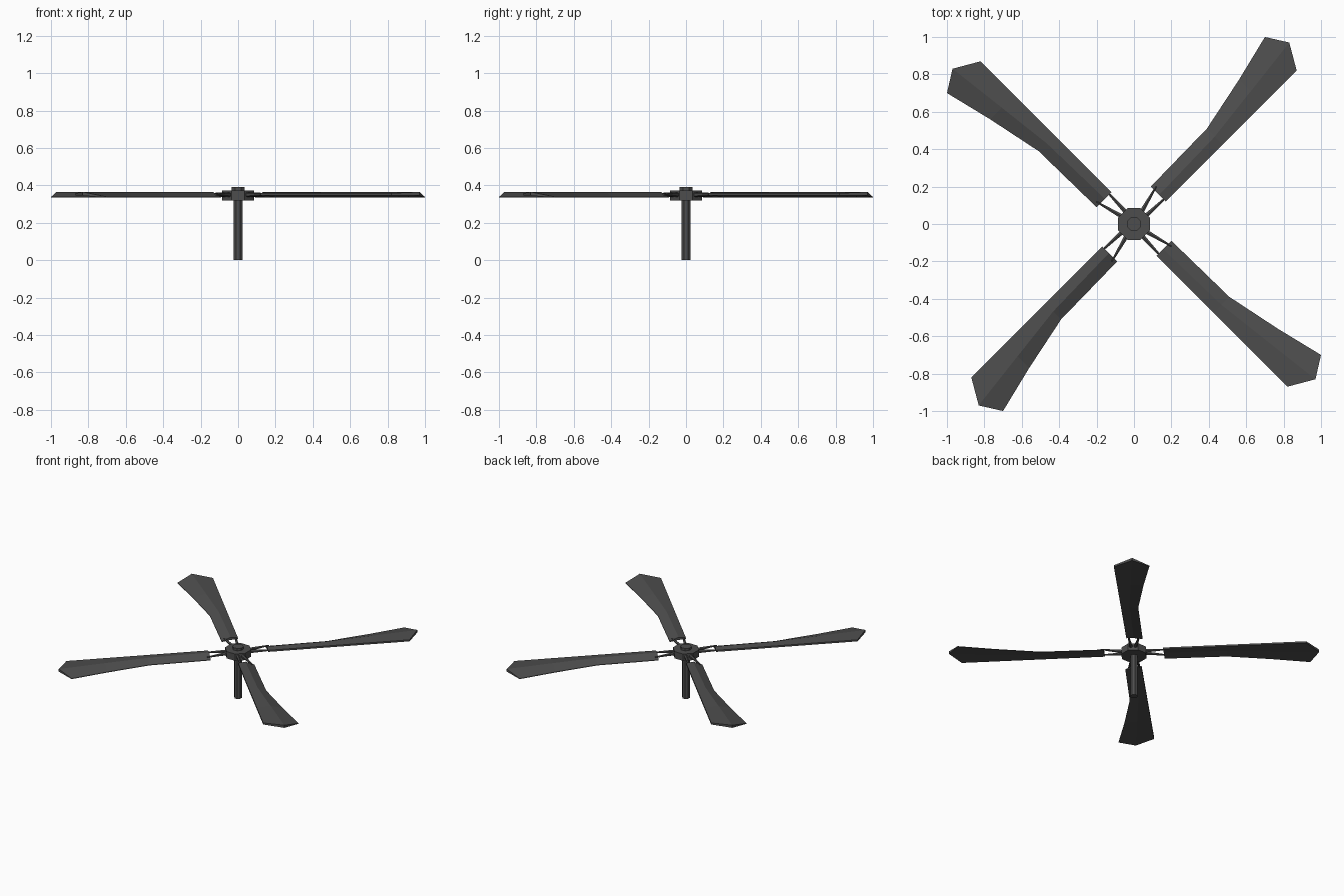
import bpy, bmesh, math
from mathutils import Vector, Matrix

if "Cube" in bpy.data.objects:
    bpy.data.objects.remove(bpy.data.objects["Cube"])

steel = bpy.data.materials.new("dark grey metal")
steel.diffuse_color = (0.075, 0.075, 0.075, 1)
steel.use_nodes = True
steel.node_tree.nodes["Principled BSDF"].inputs["Base Color"].default_value = steel.diffuse_color


def finish(name, bm, angle=0):
    bmesh.ops.rotate(bm, verts=bm.verts, matrix=Matrix.Rotation(angle, 3, 'Z'))
    bmesh.ops.recalc_face_normals(bm, faces=bm.faces)
    me = bpy.data.meshes.new(name)
    bm.to_mesh(me)
    bm.free()
    me.materials.append(steel)
    ob = bpy.data.objects.new(name, me)
    bpy.context.collection.objects.link(ob)
    return ob


def prism(name, sides, r, z0, z1, r_top=None):
    bm = bmesh.new()
    bmesh.ops.create_cone(bm, cap_ends=True, segments=sides, radius1=r,
                          radius2=r_top or r, depth=z1 - z0,
                          matrix=Matrix.Translation((0, 0, (z0 + z1) / 2))
                          @ Matrix.Rotation(math.pi / sides, 4, 'Z'))
    return finish(name, bm)


# Mast, octagonal hub and centre cap
prism("mast", 8, 0.027, 0, 0.33)
prism("hub", 8, 0.092, 0.32, 0.372)
prism("hub_cap", 8, 0.039, 0.365, 0.39)

# Blade stations: distance out, leading edge, ridge, trailing edge
STATIONS = [(0.205, 0.205, 0.205, -0.035, 0.015, 0.078),
            (0.636, 0.636, 0.636, -0.035, 0.025, 0.085),
            (0.940, 0.940, 0.940, -0.035, 0.060, 0.148),
            (1.195, 1.273, 1.202, -0.035, 0.099, 0.212)]


def blade(name, angle):
    bm = bmesh.new()
    rings = []
    for ul, um, ut, vl, vm, vt in STATIONS:
        pts = [(ul, vl, 0.358), (um, vm, 0.365), (ut, vt, 0.338),
               (ut, vt, 0.334), (um, vm, 0.345), (ul, vl, 0.346)]
        rings.append([bm.verts.new(p) for p in pts])
    for a, b in zip(rings, rings[1:]):
        for i in range(6):
            j = (i + 1) % 6
            bm.faces.new((a[i], a[j], b[j], b[i]))
    for r in (rings[0], rings[-1]):
        bm.faces.new((r[0], r[1], r[4], r[5]))
        bm.faces.new((r[1], r[2], r[3], r[4]))
    finish(name, bm, angle)


# Tapered struts joining blade to hub
def strut(name, angle, v0, v1):
    a, b = Vector((0.07, v0, 0.35)), Vector((0.225, v1, 0.351))
    d = b - a
    bm = bmesh.new()
    bmesh.ops.create_cone(bm, cap_ends=True, segments=6, radius1=0.014,
                          radius2=0.005, depth=d.length,
                          matrix=Matrix.Translation((a + b) / 2)
                          @ d.to_track_quat('Z', 'Y').to_matrix().to_4x4())
    finish(name, bm, angle)


for k in range(4):
    ang = math.pi / 4 + k * math.pi / 2
    blade(f"blade_{k + 1}", ang)
    strut(f"inner_strut_{k + 1}", ang, -0.014, -0.02)
    strut(f"outer_strut_{k + 1}", ang, 0.016, 0.058)
